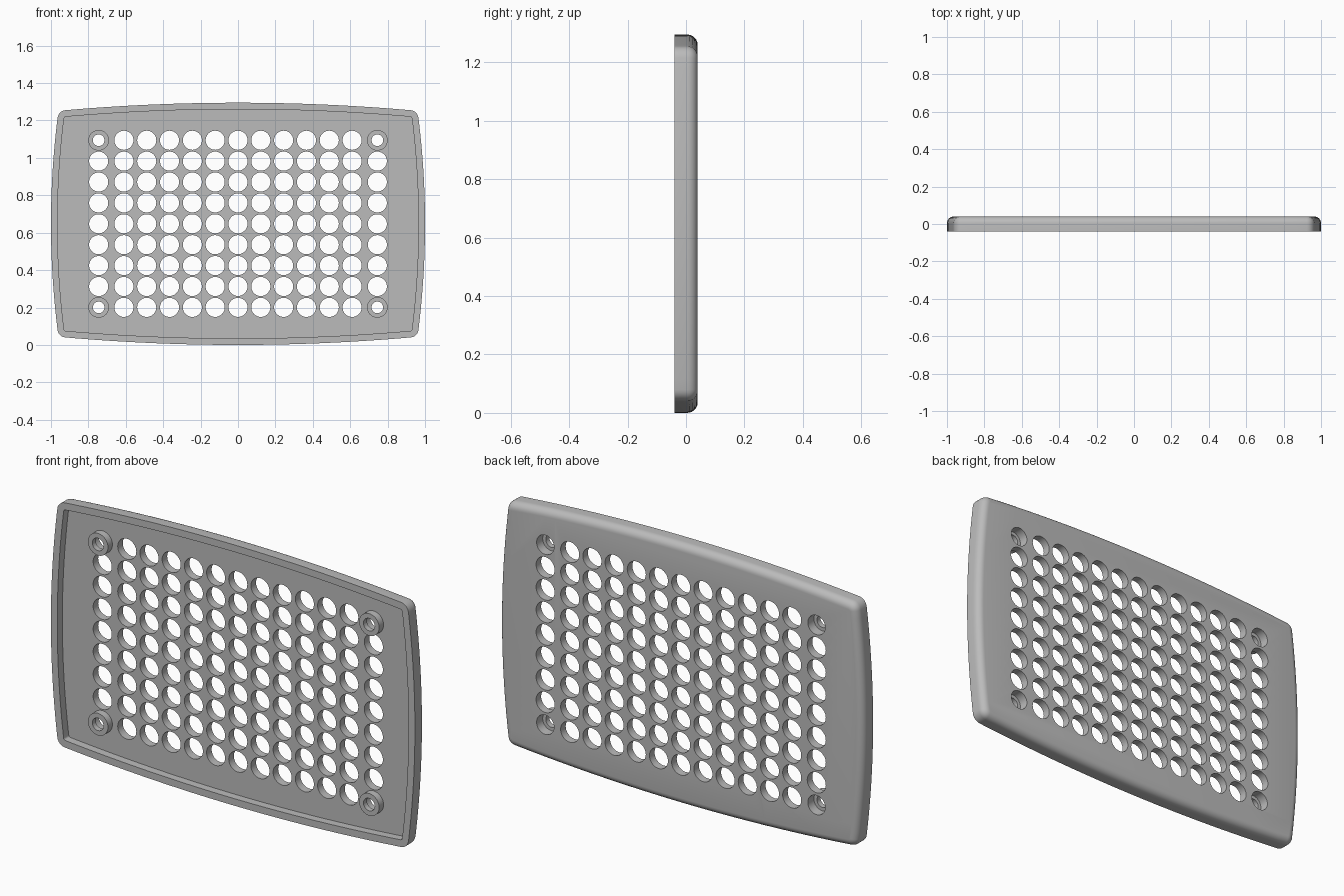
import bpy, bmesh, math
from mathutils import Vector

cube = bpy.data.objects.get("Cube")
if cube:
    bpy.data.objects.remove(cube)

MID = 0.6475          # half height of the panel
FRONT, FLOOR, BACK = -0.04, 0.0, 0.04
CORNER = 0.045        # corner radius of the outline
RIM = 0.035           # rim wall thickness
ROUND = 0.036         # rounded back edge
HOLE = 0.051

grey = bpy.data.materials.new("grey plastic")
grey.use_nodes = True
grey.diffuse_color = (0.5, 0.5, 0.5, 1)
grey.node_tree.nodes["Principled BSDF"].inputs["Base Color"].default_value = (0.5, 0.5, 0.5, 1)


def make_object(name, bm):
    bmesh.ops.recalc_face_normals(bm, faces=bm.faces)
    mesh = bpy.data.meshes.new(name)
    bm.to_mesh(mesh)
    bm.free()
    mesh.materials.append(grey)
    obj = bpy.data.objects.new(name, mesh)
    bpy.context.collection.objects.link(obj)
    return obj


def activate(obj):
    bpy.ops.object.select_all(action='DESELECT')
    obj.select_set(True)
    bpy.context.view_layer.objects.active = obj


def bridge(bm, a, b):
    for i in range(len(a)):
        j = (i + 1) % len(a)
        bm.faces.new((a[i], a[j], b[j], b[i]))


def outline(inset, steps=16, fan=6):
    """Bowed rectangle with rounded corners, offset inward by inset."""
    hx, hz, bow_x, bow_z = 0.92, 0.5625, 0.035, 0.04
    grow = CORNER - inset
    tilt_x, tilt_z = math.atan(2 * bow_x / hz), math.atan(2 * bow_z / hx)
    quarter = []
    for i in range(steps):        # right side, middle to corner
        z = hz * i / steps
        n = Vector((1, 2 * bow_x * z / hz ** 2)).normalized()
        quarter.append(Vector((hx + bow_x * (1 - (z / hz) ** 2), z)) + n * grow)
    for i in range(fan + 1):      # corner fan
        a = tilt_x + (math.pi / 2 - tilt_z - tilt_x) * i / fan
        quarter.append(Vector((hx + grow * math.cos(a), hz + grow * math.sin(a))))
    for i in range(steps - 1, -1, -1):  # top, corner to middle
        x = hx * i / steps
        n = Vector((2 * bow_z * x / hx ** 2, 1)).normalized()
        quarter.append(Vector((x, hz + bow_z * (1 - (x / hx) ** 2))) + n * grow)
    half = quarter + [Vector((-p.x, p.y)) for p in quarter[-2::-1]]
    return half + [Vector((p.x, -p.y)) for p in half[-2:0:-1]]


# Panel shell: floor, rim wall, then round the outer edge to the back
sections = [(RIM, FLOOR), (RIM, FRONT), (0, FRONT)]
for k in range(7):
    a = math.pi / 2 * k / 6
    sections.append((ROUND * (1 - math.cos(a)), BACK - ROUND * (1 - math.sin(a))))
bm = bmesh.new()
loops = [[bm.verts.new((p.x, y, p.y + MID)) for p in outline(d)] for d, y in sections]
for a, b in zip(loops, loops[1:]):
    bridge(bm, a, b)
bm.faces.new(loops[0])
bm.faces.new(loops[-1])
panel = make_object("grille_panel", bm)

# Ventilation grid, with a wider gap beside the outer columns
columns = [-0.745] + [0.122 * i for i in range(-5, 6)] + [0.745]
rows = [MID + 0.1117 * i for i in range(-4, 5)]
SEGMENTS = 40


def ring(bm, x, y, z, r):
    return [bm.verts.new((x + r * math.cos(2 * math.pi * i / SEGMENTS), y,
                          z + r * math.sin(2 * math.pi * i / SEGMENTS)))
            for i in range(SEGMENTS)]


corners = [(x, z) for x in (columns[0], columns[-1]) for z in (rows[0], rows[-1])]
bm = bmesh.new()
for x in columns:
    for z in rows:
        r = 0.048 if (x, z) in corners else HOLE
        a, b = ring(bm, x, -0.1, z, r), ring(bm, x, 0.1, z, r)
        bridge(bm, a, b)
        bm.faces.new(a)
        bm.faces.new(b)
cutter = make_object("hole_cutter", bm)
cutter.hide_render = True
cut = panel.modifiers.new("holes", 'BOOLEAN')
cut.operation = 'DIFFERENCE'
cut.solver = 'EXACT'
cut.object = cutter
activate(panel)
bpy.ops.object.modifier_apply(modifier=cut.name)
bpy.data.objects.remove(cutter)
bpy.ops.object.shade_smooth_by_angle(angle=math.radians(32))

# Screw posts: raised collar with a through hole and a recess open to the back
collar = [(0.048, FLOOR), (0.055, FLOOR), (0.055, -0.035), (0.031, -0.035),
          (0.031, -0.008), (0.048, -0.008)]
for x, z in corners:
    bm = bmesh.new()
    rings = [ring(bm, x, y, z, r) for r, y in collar]
    for i, a in enumerate(rings):
        bridge(bm, a, rings[(i + 1) % len(rings)])
    side = "left" if x > 0 else "right"
    level = "upper" if z > MID else "lower"
    post = make_object(f"screw_post_{level}_{side}", bm)
    activate(post)
    bpy.ops.object.shade_smooth_by_angle(angle=math.radians(32))
